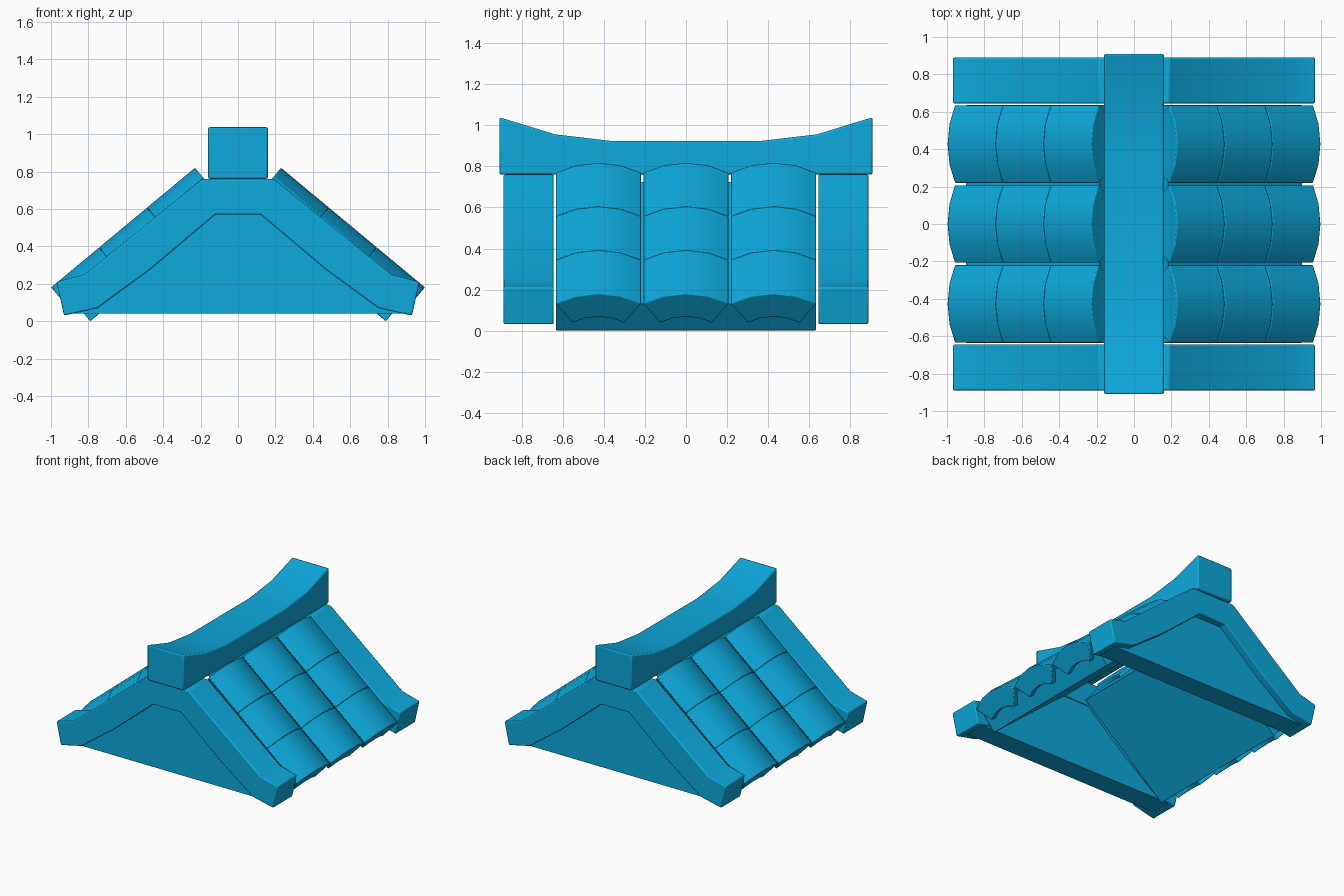
import bpy, bmesh, math
from mathutils import Vector

if "Cube" in bpy.data.objects:
    bpy.data.objects.remove(bpy.data.objects["Cube"])

blue = bpy.data.materials.new("roof_blue")
blue.diffuse_color = (0.004, 0.40, 0.72, 1)
blue.use_nodes = True
blue.node_tree.nodes["Principled BSDF"].inputs["Base Color"].default_value = blue.diffuse_color


def prism(name, pts, sweep, mirror="", bevel=0.008):
    """Extrude a closed 3D outline along a vector, then mirror and soften it."""
    bm = bmesh.new()
    face = bm.faces.new([bm.verts.new(p) for p in pts])
    ext = bmesh.ops.extrude_face_region(bm, geom=[face], use_keep_orig=True)
    moved = [g for g in ext["geom"] if isinstance(g, bmesh.types.BMVert)]
    bmesh.ops.translate(bm, verts=moved, vec=sweep)
    bmesh.ops.recalc_face_normals(bm, faces=bm.faces)
    mesh = bpy.data.meshes.new(name)
    bm.to_mesh(mesh)
    bm.free()
    ob = bpy.data.objects.new(name, mesh)
    bpy.context.collection.objects.link(ob)
    mesh.materials.append(blue)
    b = ob.modifiers.new("soft_edges", "BEVEL")
    b.width, b.segments, b.limit_method = bevel, 2, "ANGLE"
    b.angle_limit = math.radians(30)
    if mirror:
        m = ob.modifiers.new("mirror", "MIRROR")
        m.use_axis = [a in mirror for a in "xyz"]
        m.use_mirror_merge = False
    bpy.ops.object.select_all(action="DESELECT")
    bpy.context.view_layer.objects.active = ob
    ob.select_set(True)
    bpy.ops.object.shade_smooth_by_angle(angle=math.radians(30))
    return ob


def symmetric(half, y):
    """Front-view outline from its right half, ordered from top to bottom."""
    return [(x, y, z) for x, z in half] + [(-x, y, z) for x, z in reversed(half)]


# Gable trim: outer edge down the right side, inner edge back up
outer = [(0.19, 0.76), (0.82, 0.25), (0.97, 0.21), (0.93, 0.03)]
inner = [(0.75, 0.07), (0.47, 0.275), (0.12, 0.57)]
right = outer + inner
trim = [(x, -0.89, z) for x, z in right]
trim += [(-x, -0.89, z) for x, z in reversed(right)]
prism("gable_trim", trim, (0, 0.245, 0), "y")

# Recessed gable infill
prism("gable_panel", symmetric([(0.15, 0.66), (0.88, 0.04)], -0.83),
      (0, 0.17, 0), "y", 0.004)

# Ridge beam with upswept ends
ridge = [(0.91, 0.76), (0.91, 1.04), (0.64, 0.957), (0.37, 0.925)]
ridge = [(-0.16, y, z) for y, z in ridge] + [(-0.16, -y, z) for y, z in reversed(ridge)]
prism("ridge_beam", ridge, (0.32, 0, 0), bevel=0.01)

# Sloping roof slabs
down = Vector((0.77, 0, -0.64)).normalized()
out = Vector((-down.z, 0, down.x))
low = Vector((0.79, -0.635, 0.0))
slab = [low, low + out * 0.17, low + out * 0.17 - down * 0.93, low - down * 0.93]
prism("roof_slab", slab, (0, 1.27, 0), "x", 0.003)

# Arched tiles, three rows by three columns on each slope
R, THICK, HALF, STEP = 0.377, 0.15, math.radians(33.8), 1.0 / 3
angles = [HALF * (i / 2 - 1) for i in range(5)]
section = [(R * math.sin(a), R * math.cos(a) - R) for a in angles]
section += [((R - THICK) * math.sin(a), (R - THICK) * math.cos(a) - R)
            for a in reversed(angles)]
for row in range(3):
    for col in range(3):
        crest = Vector((0.23, (col - 1) * 0.427, 0.82)) + down * (row * STEP)
        pts = [crest + Vector((0, s, 0)) + out * h for s, h in section]
        prism(f"roof_tile_{row}_{col}", pts, down * STEP, "x", 0.006)
